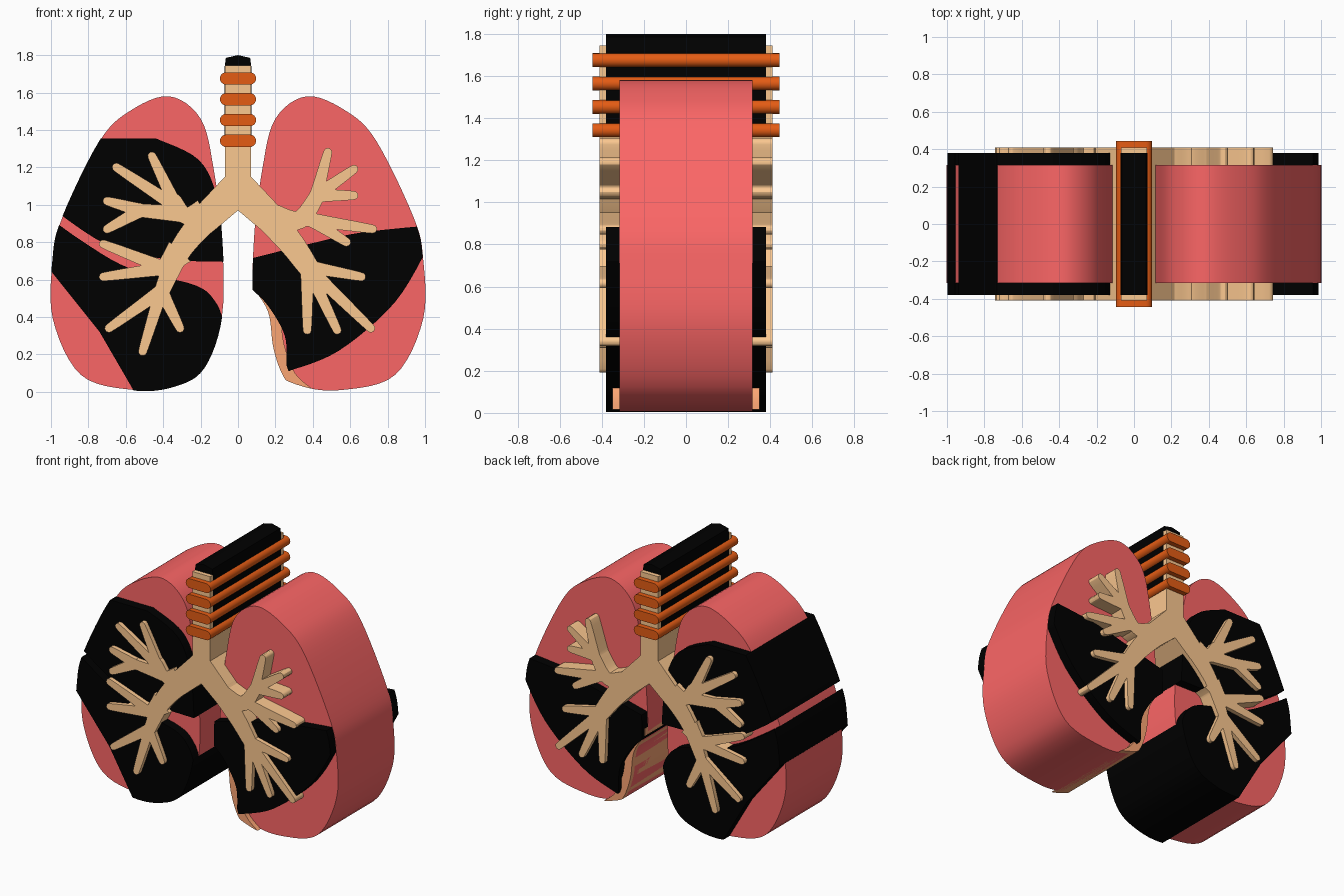
import bpy, bmesh, math
from mathutils import Vector
from mathutils.geometry import delaunay_2d_cdt

if "Cube" in bpy.data.objects:
    bpy.data.objects.remove(bpy.data.objects["Cube"])

COLORS = {"pink": (0.97, 0.133, 0.133), "black": (0, 0, 0), "tan": (0.97, 0.578, 0.279),
          "orange": (0.78, 0.107, 0.007), "peach": (0.97, 0.38, 0.175)}
MATS = {}
for key, rgb in COLORS.items():
    MATS[key] = bpy.data.materials.new(key)
    MATS[key].diffuse_color = (*rgb, 1)


def smooth(pts, closed=False, n=6):
    # spline through the points
    out, k = [], len(pts)
    for i in range(k if closed else k - 1):
        a, b, c, d = (Vector(pts[(i + j) % k if closed else max(0, min(k - 1, i + j))])
                      for j in (-1, 0, 1, 2))
        for s in range(n):
            t = s / n
            out.append(0.5 * (2 * b + (c - a) * t + (2 * a - 5 * b + 4 * c - d) * t * t
                              + (3 * b - a - 3 * c + d) * t ** 3))
    return out if closed else out + [Vector(pts[-1])]


def stroke(pts, w0, w1):
    # outline of a tapered branch with a rounded tip
    path = smooth(pts)
    left, right, last = [], [], len(path) - 1
    for i, p in enumerate(path):
        d = (path[min(i + 1, last)] - path[max(i - 1, 0)]).normalized()
        side = Vector((-d.y, d.x))
        w = w0 + (w1 - w0) * i / last
        left.append(p + side * w)
        right.append(p - side * w)
    tip = [path[-1] + (side * math.cos(a) + d * math.sin(a)) * w1
           for a in (math.pi * j / 6 for j in range(1, 6))]
    return left + tip + right[::-1]


def mirror(pts):
    return [(-p[0], p[1]) for p in pts]


def scaled(pts, f):
    c = sum((Vector(p) for p in pts), Vector((0, 0))) / len(pts)
    return [c + (Vector(p) - c) * f for p in pts]


def inside(c, poly):
    turn = sum((poly[i - 1] - c).angle_signed(p - c, 0) for i, p in enumerate(poly))
    return abs(turn) > 3


def slab(name, outlines, half_depth, color, keep=bool):
    # combine flat outlines (keep picks the wanted overlap), extrude front to back
    # outlines are in hundredths of a unit
    polys = [[Vector(p) / 100 for p in o] for o in outlines]
    verts, edges = [], []
    for o in polys:
        n, k = len(verts), len(o)
        edges += [(n + i, n + (i + 1) % k) for i in range(k)]
        verts += o
    flat, _, tris, *_ = delaunay_2d_cdt(verts, edges, [], 0, 1e-5)
    bm = bmesh.new()
    vs = [bm.verts.new((v.x, -half_depth, v.y)) for v in flat]
    for t in tris:
        c = sum((flat[i] for i in t), Vector((0, 0))) / len(t)
        if keep({i for i, o in enumerate(polys) if inside(c, o)}):
            bm.faces.new([vs[i] for i in t])
    bmesh.ops.delete(bm, geom=[v for v in bm.verts if not v.link_faces], context='VERTS')
    ext = bmesh.ops.extrude_face_region(bm, geom=bm.faces[:], use_keep_orig=True)
    bmesh.ops.translate(bm, vec=(0, 2 * half_depth, 0),
                        verts=[g for g in ext["geom"] if isinstance(g, bmesh.types.BMVert)])
    bmesh.ops.recalc_face_normals(bm, faces=bm.faces[:])
    me = bpy.data.meshes.new(name)
    bm.to_mesh(me)
    bm.free()
    ob = bpy.data.objects.new(name, me)
    bpy.context.collection.objects.link(ob)
    me.materials.append(MATS[color])
    bpy.context.view_layer.objects.active = ob
    ob.select_set(True)
    bpy.ops.object.shade_smooth_by_angle(angle=math.radians(30))
    ob.select_set(False)


def both(s):
    return s == {0, 1}


# lungs: one outline, mirrored, with a notch cut from the right one
lung = smooth([(-37, 158), (-20, 146), (-13, 119), (-8.5, 81), (-8.5, 41), (-18, 13), (-34, 3),
               (-56, 1), (-84, 9), (-99, 39), (-99, 71), (-94, 93), (-74, 134), (-58, 150)], True)
right = mirror(lung)
notch = smooth([(6, 58), (16, 43), (19, 23), (25, 7), (35, -2)])
slab("left_lung", [lung], 0.315, "pink")
slab("right_lung", [right, notch + [(0, -2)]], 0.315, "pink", lambda s: s == {0})
inner = [p + Vector((5.5, 3)) for p in notch]
slab("right_inner_edge", [right, notch + [(0, -2)], inner + [(0, -2), (0, 61)]], 0.35, "peach",
     lambda s: s == {0, 2})

# dark lobes: regions of the lung outlines
upper = [(-106, 135.5)] + smooth([(-44, 135.5), (-21, 124), (-11, 103), (-6, 70)]) \
    + smooth([(-8, 69.5), (-39, 71), (-71, 79), (-106, 103)])
lower = smooth([(-106, 97), (-84, 81), (-58, 66), (-23, 57), (-12, 48), (-8, 38)]) \
    + [(-4, -4), (-53, -4), (-56, 1), (-74, 32), (-106, 72)]
slab("left_upper_lobe", [scaled(lung, 1.004), upper], 0.38, "black", both)
slab("left_lower_lobe", [scaled(lung, 1.004), lower], 0.38, "black", both)
wedge = smooth([(2, 70), (38, 79), (65, 85), (103, 89)]) \
    + smooth([(103, 80), (84, 48), (54, 22), (27, 11)]) + smooth([(26, 14), (25, 30), (16, 46), (6, 56)])
slab("right_lower_lobe", [scaled(right, 0.997), wedge], 0.38, "black", both)

# windpipe and bronchi: limbs, then twigs fanning from each limb's end
pipe = [(7, 174.5), (7, 115), (24, 97), (13, 86), (0, 97)]
parts = [pipe + mirror(pipe[:-1])[::-1]]
limbs = [([(-14, 96), (-30, 77), (-41, 53)], 8, 4), ([(-19, 98), (-28, 94), (-34, 102)], 5, 4),
         ([(-30, 95), (-53, 97)], 4.5, 3.5), ([(-31, 75), (-40, 65)], 8, 4),
         ([(14, 96), (28, 80), (38, 66)], 8, 5.5), ([(20, 94), (33, 92), (43, 106)], 6, 4),
         ([(28, 92), (40, 92)], 4, 3.5)]
twigs = [((-33, 99), (-46, 126), (-65, 120)), ((-52, 97), (-70, 102), (-70, 87)),
         ((-39, 66), (-72, 79), (-72, 61.5)), ((-41, 54), (-51, 21.5), (-69, 34), (-31, 34)),
         ((37, 67), (66, 61.5), (71, 34), (53, 33), (37, 33)),
         ((42, 105), (48, 128), (62, 119), (62, 105)), ((39, 92), (72, 87), (58, 80))]
parts += [stroke(*limb) for limb in limbs]
parts += [stroke([hub, tip], 3.8, 2.3) for hub, *tips in twigs for tip in tips]
slab("windpipe_and_bronchi", parts, 0.41, "tan")
core = [(0, 180), (6.5, 178.5), (7.1, 174), (7.1, 131)]
slab("windpipe_core", [core + mirror(core[1:])[::-1]], 0.38, "black")

# cartilage rings
for i in range(4):
    half = [(6.4 + 3.3 * math.cos(a), 167.5 - 11.1 * i + 3.3 * math.sin(a))
            for a in (math.pi * (j / 8 - 0.5) for j in range(9))]
    slab(f"windpipe_ring_{i + 1}", [half + mirror(half)[::-1]], 0.445, "orange")

for m in bpy.data.materials:
    if m.users and not m.is_grease_pencil:
        m.use_nodes = True
        m.node_tree.nodes["Principled BSDF"].inputs["Base Color"].default_value = m.diffuse_color
